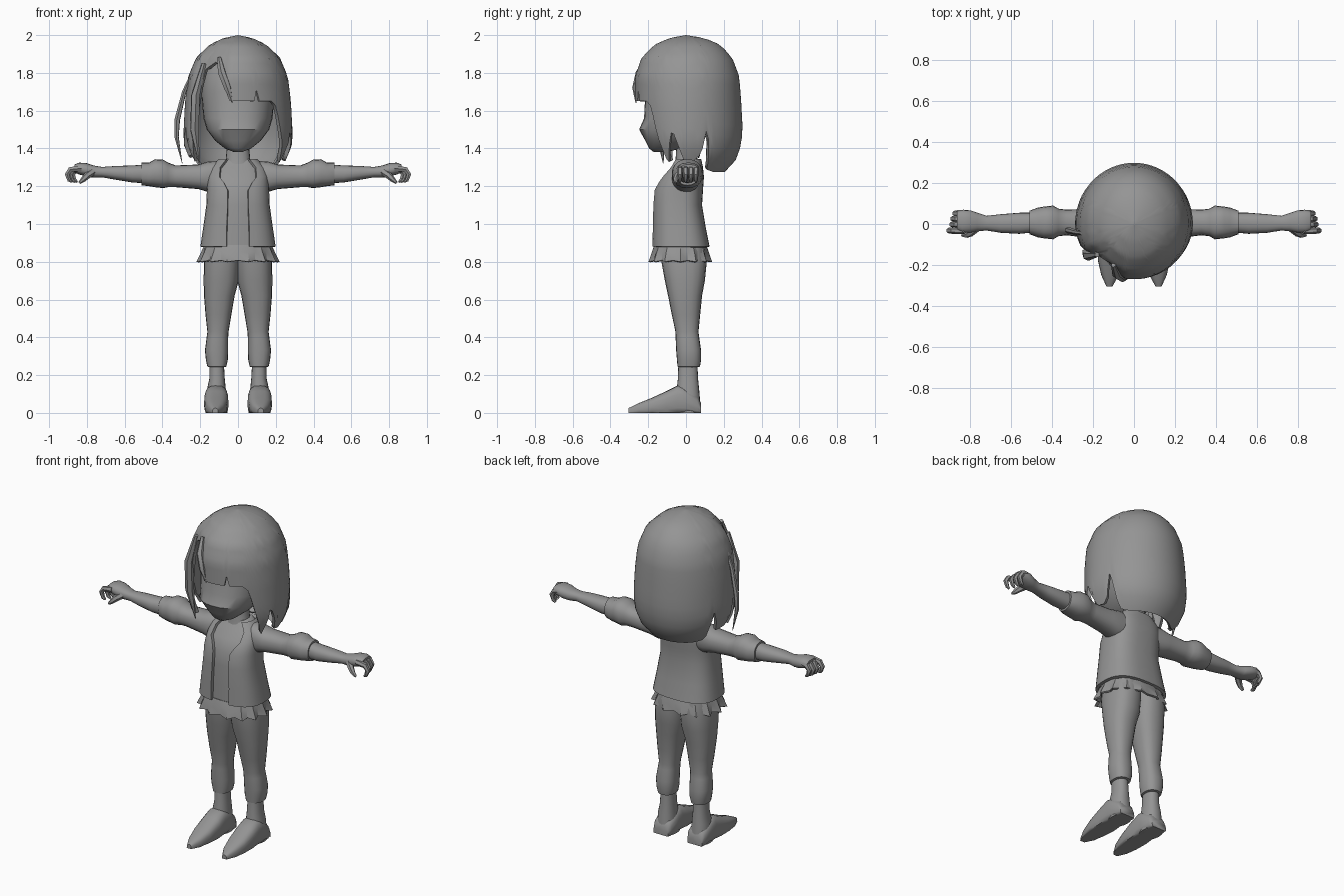
import bpy, bmesh, math

grey = bpy.data.materials.new("plain_grey")
grey.diffuse_color = (0.3, 0.3, 0.3, 1)


def finish(ob, mirror=False, thick=0, angle=45):
    """Apply mirror / thickness, then shade smooth with sharp edges kept."""
    ob.data.materials.append(grey)
    bpy.context.collection.objects.link(ob)
    if thick:
        m = ob.modifiers.new("thickness", 'SOLIDIFY')
        m.thickness, m.offset = thick, -1
    if mirror:
        ob.modifiers.new("mirror", 'MIRROR')
    bpy.ops.object.select_all(action='DESELECT')
    ob.select_set(True)
    bpy.context.view_layer.objects.active = ob
    bpy.ops.object.convert(target='MESH')
    bpy.ops.object.shade_smooth_by_angle(angle=math.radians(angle))
    return ob


def loft(name, rings, closed=True, caps=True, **kw):
    """Skin a list of equally long point rings."""
    bm = bmesh.new()
    rows = [[bm.verts.new(p) for p in r] for r in rings]
    n = len(rows[0])
    for a, b in zip(rows, rows[1:]):
        for i in range(n if closed else n - 1):
            j = (i + 1) % n
            bm.faces.new((a[i], a[j], b[j], b[i]))
    if caps:
        bm.faces.new(rows[0])
        bm.faces.new(rows[-1])
    bmesh.ops.remove_doubles(bm, verts=bm.verts, dist=1e-5)
    bmesh.ops.recalc_face_normals(bm, faces=bm.faces)
    me = bpy.data.meshes.new(name)
    bm.to_mesh(me)
    bm.free()
    return finish(bpy.data.objects.new(name, me), **kw)


def oval(a0, a1, b0, b1, n=20, p=2.3):
    """Rounded-box outline inside the given bounds."""
    pts = []
    for i in range(n):
        t = 2 * math.pi * i / n
        c, s = math.cos(t), math.sin(t)
        pts.append(((a0 + a1) / 2 + (a1 - a0) / 2 * math.copysign(abs(c) ** (2 / p), c),
                    (b0 + b1) / 2 + (b1 - b0) / 2 * math.copysign(abs(s) ** (2 / p), s)))
    return pts


def zring(z, x0, x1, y0, y1, **kw):
    return [(x, y, z) for x, y in oval(x0, x1, y0, y1, **kw)]


def xring(x, y0, y1, z0, z1, **kw):
    return [(x, y, z) for y, z in oval(y0, y1, z0, z1, **kw)]


def strand(name, pts, mirror=False):
    """Tapered tube through (x, y, z, radius) points."""
    cu = bpy.data.curves.new(name, 'CURVE')
    cu.dimensions = '3D'
    cu.bevel_depth, cu.bevel_resolution, cu.use_fill_caps = 1, 1, True
    sp = cu.splines.new('POLY')
    sp.points.add(len(pts) - 1)
    for q, (x, y, z, r) in zip(sp.points, pts):
        q.co, q.radius = (x, y, z, 1), r
    return finish(bpy.data.objects.new(name, cu), mirror)


def lerp(table, v):
    """Interpolate rows keyed by an ascending first column."""
    for a, b in zip(table, table[1:]):
        if v <= b[0]:
            k = max(0, (v - a[0]) / (b[0] - a[0]))
            return [p + (q - p) * k for p, q in zip(a[1:], b[1:])]
    return list(table[-1][1:])


# Head and neck
loft("head", [zring(z, -w, w, a, b, n=28) for z, w, a, b in [
    (1.38, .02, -.17, -.10), (1.40, .07, -.195, -.03), (1.44, .12, -.215, .06),
    (1.50, .165, -.248, .14), (1.56, .183, -.222, .18), (1.70, .195, -.215, .21),
    (1.82, .18, -.19, .2), (1.92, .10, -.1, .12)]])
loft("neck", [zring(z, -w, w, a, b) for z, w, a, b in [
    (1.28, .09, -.07, .07), (1.34, .065, -.055, .06), (1.45, .055, -.05, .055)]])

# Hair: a shell whose lower edge follows the cut (angle, edge height, radius scale)
PROFILE = [(1.27, .20, .16, .20), (1.33, .25, .20, .26), (1.42, .287, .24, .293),
           (1.50, .288, .255, .30), (1.65, .28, .27, .292), (1.78, .264, .27, .282),
           (1.88, .222, .235, .245), (1.95, .15, .165, .18), (1.985, .075, .085, .095),
           (2.0, 0, 0, 0)]
CUT = [(-180, 1.36, 1), (-165, 1.52, 1), (-155, 1.31, 1), (-147, 1.55, .95),
       (-138, 1.82, .92), (-122, 1.86, .93), (-108, 1.78, .96), (-100, 1.65, 1),
       (-72, 1.65, 1), (-70, 1.74, 1), (-67, 1.65, 1), (-50, 1.65, 1), (-44, 1.62, 1),
       (-37, 1.46, 1), (-28, 1.31, 1), (-17, 1.5, 1), (-4, 1.34, 1), (8, 1.33, 1),
       (17, 1.37, 1), (22, 1.52, 1), (28, 1.29, 1), (45, 1.275, 1), (135, 1.275, 1),
       (152, 1.29, 1), (158, 1.5, 1), (165, 1.35, 1), (180, 1.36, 1)]
rows = []
for k in range(19):
    row = []
    for i in range(120):
        d = -180 + 3 * i
        edge, scale = lerp(CUT, d)
        z = edge + (2 - edge) * math.cos(k / 18 * math.pi / 2)
        w, f, b = lerp(PROFILE, z)
        c, s = math.cos(math.radians(d)), math.sin(math.radians(d))
        fade = 1 + (scale - 1) * min(1, (2 - z) / .12)
        row.append((w * c * fade, (f if s < 0 else b) * s * fade, z))
    rows.append(row)
loft("hair", rows, caps=False, thick=.02, angle=60)

# Loose locks beside the face and at the nape
strand("loose_lock", [(-.22, -.05, 1.85, .006), (-.285, -.04, 1.7, .012), (-.322, -.03, 1.55, .016),
                      (-.325, -.03, 1.46, .012), (-.295, -.03, 1.32, .001)])
strand("fringe_lock", [(-.10, -.20, 1.88, .012), (-.085, -.245, 1.8, .022),
                       (-.055, -.265, 1.72, .02), (-.03, -.265, 1.64, .002)])
strand("cheek_lock", [(-.18, -.15, 1.85, .012), (-.225, -.155, 1.68, .025),
                      (-.23, -.14, 1.5, .025), (-.205, -.12, 1.32, .002)])

# Shirt and its pleated hem
TORSO = [(.88, .20, -.18, .125, .06), (.98, .185, -.178, .105, .06),
         (1.10, .168, -.175, .085, .055), (1.18, .165, -.168, .09, .055),
         (1.22, .163, -.15, .093, .075), (1.25, .16, -.135, .095, .098),
         (1.30, .15, -.09, .09, .095), (1.345, .10, -.06, .08, .06)]
loft("shirt", [zring(z, -w + .02, w - .02, a + .018, b - .015, p=2.7) for z, w, a, b, g in TORSO])
hem = []
for z, w, d, wave in [(.89, .178, .138, 0), (.85, .19, .15, .03), (.80, .205, .16, .075)]:
    hem.append([(x * (1 + wave * (-1) ** i), (y * (1 + wave * (-1) ** i)) - .03,
                 z + wave * .1 * (i % 2)) for i, (x, y) in enumerate(oval(-w, w, -d, d, n=28))])
loft("pleated_hem", hem, caps=False, thick=.012, angle=25)

# Open jacket
rings = []
for z, w, a, b, gap in TORSO:
    cy, h = (a + b) / 2, (b - a) / 2
    t0 = math.asin(min(1, (gap / w) ** 1.35))
    ring = []
    for i in range(33):
        t = t0 + (2 * math.pi - 2 * t0) * i / 32
        s, c = math.sin(t), -math.cos(t)
        ring.append((w * math.copysign(abs(s) ** .74, s), cy + h * math.copysign(abs(c) ** .74, c), z))
    rings.append(ring)
loft("jacket", rings, closed=False, caps=False, thick=.018)

# Sleeves with rolled cuffs
loft("sleeve", [xring(*r) for r in [
    (.09, -.06, .07, 1.17, 1.335), (.16, -.075, .075, 1.17, 1.33), (.21, -.07, .075, 1.185, 1.315),
    (.33, -.055, .07, 1.195, 1.31), (.37, -.06, .075, 1.195, 1.325), (.395, -.075, .09, 1.19, 1.34),
    (.44, -.07, .085, 1.195, 1.343), (.47, -.065, .08, 1.2, 1.325), (.51, -.05, .065, 1.205, 1.325)]],
    mirror=True)

# Forearm and palm
loft("forearm", [xring(*r) for r in [
    (.48, -.04, .055, 1.215, 1.315), (.56, -.048, .055, 1.22, 1.31), (.65, -.043, .048, 1.235, 1.307),
    (.72, -.032, .04, 1.247, 1.302), (.765, -.035, .055, 1.245, 1.31), (.80, -.042, .067, 1.25, 1.322),
    (.84, -.042, .068, 1.262, 1.325), (.865, -.03, .06, 1.272, 1.315)]], mirror=True)

# Curled fingers and thumb
for i, (y, reach) in enumerate([(-.032, .02), (-.002, .005), (.026, 0), (.052, -.01)]):
    strand(f"finger_{i + 1}", [(.83, y, 1.295, .018), (.868 + reach, y, 1.288, .016),
                               (.885 + reach, y, 1.262, .014), (.874 + reach, y, 1.232, .011),
                               (.86 + reach, y, 1.222, .006)], mirror=True)
strand("thumb", [(.77, -.02, 1.275, .02), (.80, -.045, 1.255, .018),
                 (.82, -.055, 1.235, .014), (.84, -.055, 1.217, .007)], mirror=True)

# Trousers, gathered below the knee
loft("trouser_leg", [zring(*r, p=2.4) for r in [
    (.88, -.01, .165, -.135, .1), (.80, -.01, .18, -.13, .11), (.70, -.004, .182, -.112, .1),
    (.62, .018, .18, -.095, .085), (.52, .035, .172, -.075, .075), (.43, .05, .162, -.056, .066),
    (.40, .052, .166, -.055, .07), (.33, .052, .175, -.052, .08), (.28, .054, .17, -.048, .08),
    (.245, .062, .162, -.045, .074), (.24, .08, .145, -.03, .05)]], mirror=True)

# Ankles and pointed shoes
loft("ankle", [zring(*r) for r in [
    (.27, .075, .15, -.04, .06), (.18, .07, .152, -.043, .064), (.12, .064, .165, -.05, .07),
    (.0, .056, .172, -.06, .08)]], mirror=True)
loft("shoe", [[(x, y, max(0, z)) for x, z in oval(x0, x1, -.02, h, p=2.8)] for y, x0, x1, h in [
    (.08, .065, .165, .05), (.06, .055, .173, .09), (-.01, .052, .178, .14), (-.045, .052, .178, .145),
    (-.10, .05, .18, .117), (-.18, .058, .176, .08), (-.25, .075, .16, .052), (-.305, .105, .135, .025)]],
    mirror=True)
